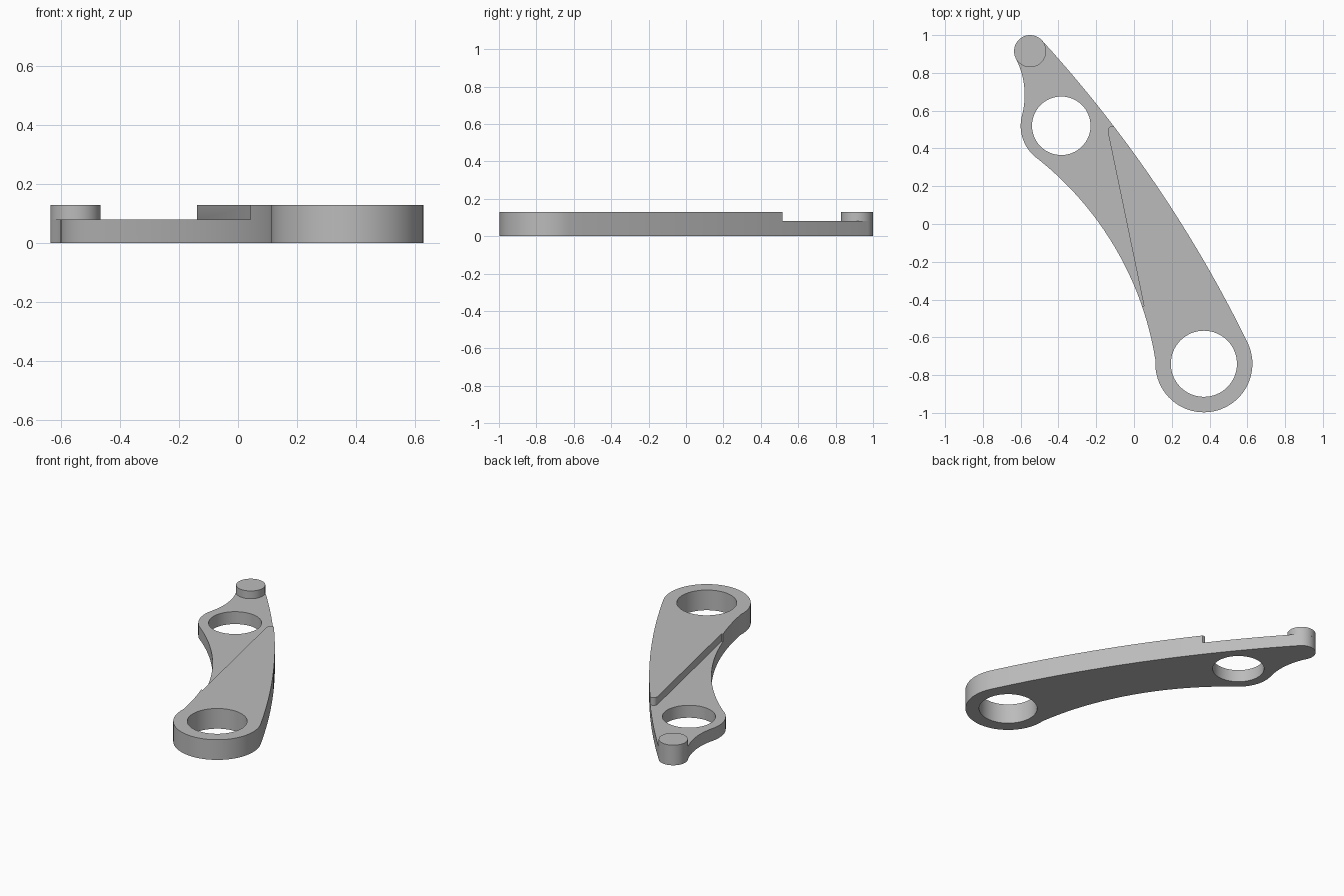
import bpy, bmesh, math
from mathutils import Vector

cube = bpy.data.objects.get("Cube")
if cube:
    bpy.data.objects.remove(cube, do_unlink=True)

THICK, STEP = 0.13, 0.08
BIG, SMALL, PEG = Vector((0.37, -0.74)), Vector((-0.385, 0.52)), Vector((-0.55, 0.915))
BIG_R, SMALL_R, PEG_R = 0.257, 0.215, 0.085

metal = bpy.data.materials.new("plain grey")
metal.use_nodes = True
grey = (0.5, 0.5, 0.5, 1)
metal.diffuse_color = grey
metal.node_tree.nodes["Principled BSDF"].inputs["Base Color"].default_value = grey


def around(center, radius, start, end, n):
    """Points along a circle between two angles in degrees."""
    angles = [math.radians(start + (end - start) * i / n) for i in range(n + 1)]
    return [center + radius * Vector((math.cos(a), math.sin(a))) for a in angles]


def bow(p, q, rise, n):
    """Inner points of an arc from p to q, bulging to the left by rise."""
    chord = (q - p).length
    along = (q - p) / chord
    side = Vector((-along.y, along.x))
    half = 2 * math.atan(2 * rise / chord)
    radius = chord / (2 * math.sin(half))
    pts = []
    for i in range(1, n):
        a = half * (2 * i / n - 1)
        pts.append((p + q) / 2 + along * radius * math.sin(a)
                   + side * radius * (math.cos(a) - math.cos(half)))
    return pts


def plate(name, loops, bottom, top):
    """Extrude an outline, with further loops as holes."""
    bm = bmesh.new()
    edges = []
    for pts in loops:
        vs = [bm.verts.new((p[0], p[1], bottom)) for p in pts]
        edges += [bm.edges.new((v, vs[i - 1])) for i, v in enumerate(vs)]
    bmesh.ops.triangle_fill(bm, edges=edges, use_beauty=True)
    ext = bmesh.ops.extrude_face_region(bm, geom=bm.faces[:], use_keep_orig=True)
    raised = [g for g in ext["geom"] if isinstance(g, bmesh.types.BMVert)]
    bmesh.ops.translate(bm, verts=raised, vec=(0, 0, top - bottom))
    bmesh.ops.recalc_face_normals(bm, faces=bm.faces[:])
    mesh = bpy.data.meshes.new(name)
    bm.to_mesh(mesh)
    bm.free()
    mesh.materials.append(metal)
    obj = bpy.data.objects.new(name, mesh)
    bpy.context.collection.objects.link(obj)
    return obj


def activate(obj):
    bpy.ops.object.select_all(action='DESELECT')
    obj.select_set(True)
    bpy.context.view_layer.objects.active = obj


# Arm outline: three rounded ends joined by tangent arcs
peg_end = around(PEG, PEG_R, 206, 42, 20)
big_end = around(BIG, BIG_R, 26, -184, 40)
small_end = around(SMALL, SMALL_R, 228, 166, 14)
outline = (peg_end + bow(peg_end[-1], big_end[0], 0.069, 24)
           + big_end + bow(big_end[-1], small_end[0], -0.121, 24)
           + small_end + bow(small_end[-1], peg_end[0], -0.029, 12))
big_hole = around(BIG, 0.175, 0, 360, 64)[:-1]
small_hole = around(SMALL, 0.155, 0, 360, 64)[:-1]
arm = plate("lever_arm", [outline, big_hole, small_hole], 0, THICK)

# Lowered area beside the slanted step, with a rounded corner
recess = [(0.053, -0.435), (-0.139, 0.49), (-0.137, 0.505), (-0.129, 0.514),
          (-0.118, 0.517), (0.3, 0.517), (0.3, 1.2), (-0.9, 1.2), (-0.9, -0.435)]
cutter = plate("recess_cutter", [recess], STEP, 0.3)
cutter.hide_render = True
cut = arm.modifiers.new("recess", 'BOOLEAN')
cut.operation = 'DIFFERENCE'
cut.solver = 'EXACT'
cut.object = cutter
activate(arm)
bpy.ops.object.modifier_apply(modifier=cut.name)
bpy.data.objects.remove(cutter, do_unlink=True)

# Round peg on the narrow end
peg = plate("end_peg", [around(PEG, PEG_R, 0, 360, 48)[:-1]], STEP, THICK)

for obj in (arm, peg):
    activate(obj)
    bpy.ops.object.shade_smooth_by_angle(angle=math.radians(30))
